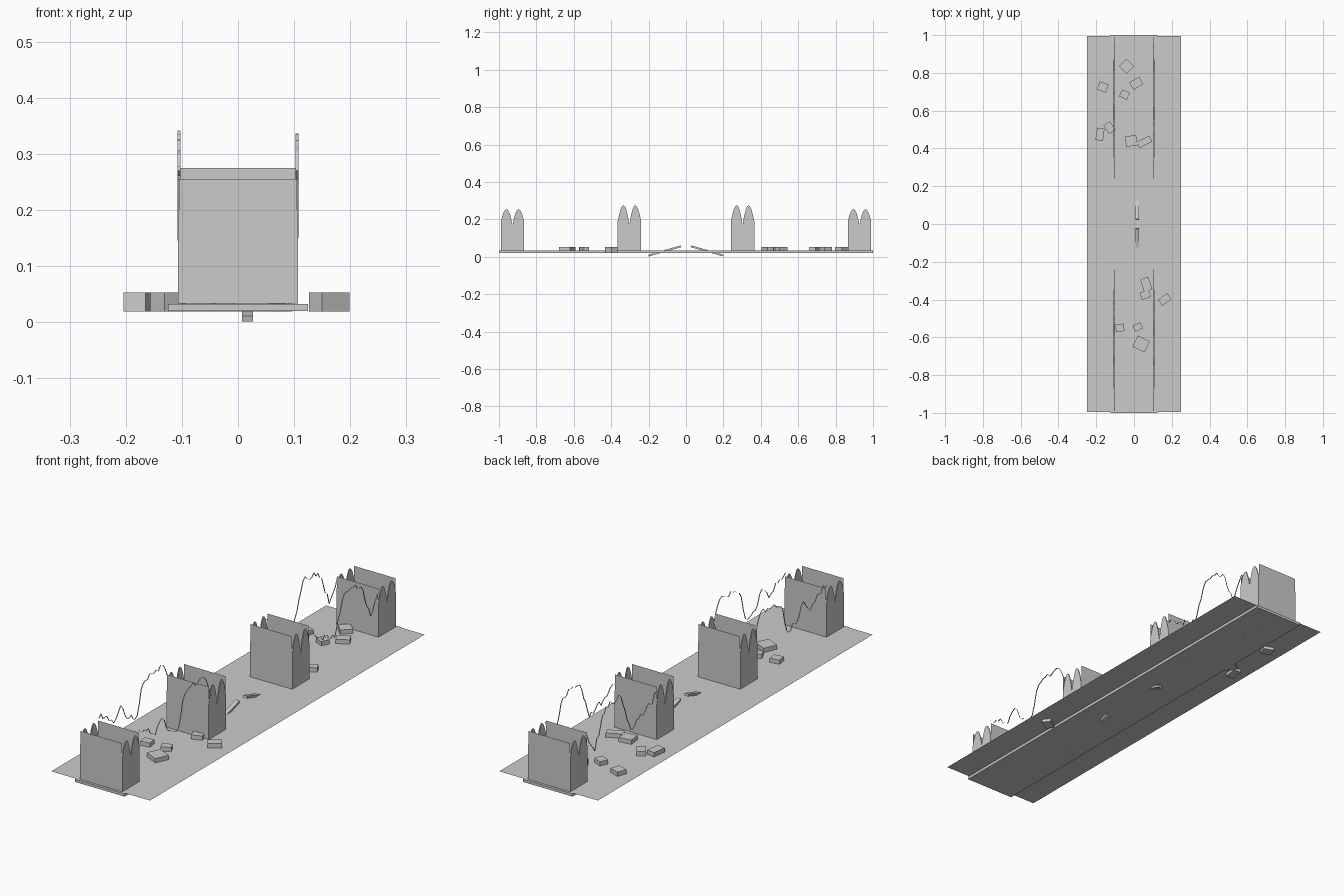
import bpy, bmesh, math, random
from mathutils import Matrix

random.seed(4)
old = bpy.data.objects.get("Cube")
if old:
    bpy.data.objects.remove(old, do_unlink=True)

grey = bpy.data.materials.new("plain_grey")
grey.use_nodes = True
grey.diffuse_color = (0.6, 0.6, 0.6, 1)
grey.node_tree.nodes["Principled BSDF"].inputs["Base Color"].default_value = (0.6, 0.6, 0.6, 1)


def finish(name, bm):
    mesh = bpy.data.meshes.new(name)
    bm.to_mesh(mesh)
    bm.free()
    mesh.materials.append(grey)
    obj = bpy.data.objects.new(name, mesh)
    bpy.context.collection.objects.link(obj)
    return obj


def block(name, center, size, turn=0, tilt=0):
    bm = bmesh.new()
    m = (Matrix.Translation(center) @ Matrix.Rotation(math.radians(turn), 4, "Z")
         @ Matrix.Rotation(math.radians(tilt), 4, "X") @ Matrix.Diagonal((*size, 1)))
    bmesh.ops.create_cube(bm, size=1, matrix=m)
    return finish(name, bm)


def sheet(name, corners):
    bm = bmesh.new()
    bm.faces.new([bm.verts.new(c) for c in corners])
    return finish(name, bm)


DECK = 0.033   # deck height
HALF = 0.105   # half width of the towers
WALL = 0.004   # thickness of the tower sides

# Ground deck and the slab beneath it
sheet("deck", [(-0.25, -0.995, DECK), (0.25, -0.995, DECK), (0.25, 0.995, DECK), (-0.25, 0.995, DECK)])
block("foundation_slab", (0, 0, 0.0258), (0.25, 2, 0.0125))


# Tower side: a wall whose top edge forms two pointed arches
def arched_wall(name, x, y0, y1, top):
    bm = bmesh.new()
    edge = []
    steps = 16
    for i in range(steps + 1):
        u = i / steps
        local = abs((u * 2) % 1 - 0.5) * 2 if u < 1 else 1
        low = 0.17 if 0.25 < u < 0.75 else 0.19
        edge.append((y0 + (y1 - y0) * u, top - (top - low) * local ** 2))
    outline = [(y0, DECK)] + edge + [(y1, DECK)]
    face = bm.faces.new([bm.verts.new((x - WALL / 2, y, z)) for y, z in outline])
    ext = bmesh.ops.extrude_face_region(bm, geom=[face])
    bmesh.ops.translate(bm, vec=(WALL, 0, 0),
                        verts=[v for v in ext["geom"] if isinstance(v, bmesh.types.BMVert)])
    bmesh.ops.recalc_face_normals(bm, faces=bm.faces)
    finish(name, bm)


# Four open towers
for label, y0, y1, top in (("front_outer", -0.99, -0.865, 0.255), ("front_inner", -0.365, -0.24, 0.275),
                           ("back_inner", 0.24, 0.365, 0.275), ("back_outer", 0.865, 0.99, 0.255)):
    for side, y in (("front", y0), ("back", y1)):
        sheet(f"{label}_tower_{side}_panel",
              [(-HALF, y, DECK), (HALF, y, DECK), (HALF, y, top), (-HALF, y, top)])
    for side, x in (("left", HALF), ("right", -HALF)):
        arched_wall(f"{label}_tower_{side}_wall", x, y0, y1, top)


# Jagged ribbons strung between the towers
def ribbon(name, x, keys):
    bm = bmesh.new()
    path = []
    for (ya, za), (yb, zb) in zip(keys, keys[1:]):
        n = max(2, round((yb - ya) / 0.015))
        for i in range(n):
            u = i / n
            jitter = random.uniform(-0.016, 0.016) if i else 0
            path.append((ya + (yb - ya) * u, za + (zb - za) * u + jitter))
    path.append(keys[-1])
    rows = [[bm.verts.new((x + d, y, min(z, 0.35))) for d in (-0.0025, 0.0025)] for y, z in path]
    for a, b in zip(rows, rows[1:]):
        bm.faces.new((a[0], a[1], b[1], b[0]))
    finish(name, bm)


front_path = [(-0.87, 0.27), (-0.8, 0.25), (-0.75, 0.2), (-0.7, 0.26), (-0.65, 0.18), (-0.58, 0.17),
              (-0.55, 0.28), (-0.49, 0.325), (-0.395, 0.33), (-0.35, 0.23)]
back_path = [(0.35, 0.25), (0.45, 0.19), (0.55, 0.15), (0.59, 0.25), (0.62, 0.325), (0.7, 0.335),
             (0.755, 0.29), (0.81, 0.15), (0.87, 0.25)]
for side, x in (("left", HALF), ("right", -HALF)):
    ribbon(f"front_{side}_ribbon", x, front_path)
    ribbon(f"back_{side}_ribbon", x, back_path)

# Scattered rubble: x, y, width, depth, turn
rubble = [(-0.04, 0.835, 0.055, 0.055, 45), (-0.165, 0.725, 0.05, 0.045, -20), (0.012, 0.745, 0.06, 0.045, 30),
          (-0.05, 0.685, 0.045, 0.04, -25), (-0.18, 0.475, 0.04, 0.065, -8), (-0.13, 0.51, 0.04, 0.055, 35),
          (-0.015, 0.44, 0.06, 0.055, 8), (0.055, 0.435, 0.075, 0.035, 27), (0.065, -0.32, 0.045, 0.07, 18),
          (0.06, -0.375, 0.05, 0.04, 20), (0.163, -0.4, 0.06, 0.04, 35), (-0.075, -0.55, 0.045, 0.04, 8),
          (0.02, -0.545, 0.045, 0.035, 25), (0.038, -0.635, 0.07, 0.065, -25)]
for i, (x, y, w, d, turn) in enumerate(rubble):
    block(f"rubble_{i + 1}", (x, y, 0.036), (w, d, 0.033), turn)

# Two tilted planks poking through the slab in the middle
for label, s in (("front", -1), ("back", 1)):
    block(f"{label}_tilted_plank", (0.017, s * 0.113, 0.031), (0.02, 0.182, 0.01), 0, -16 * s)
